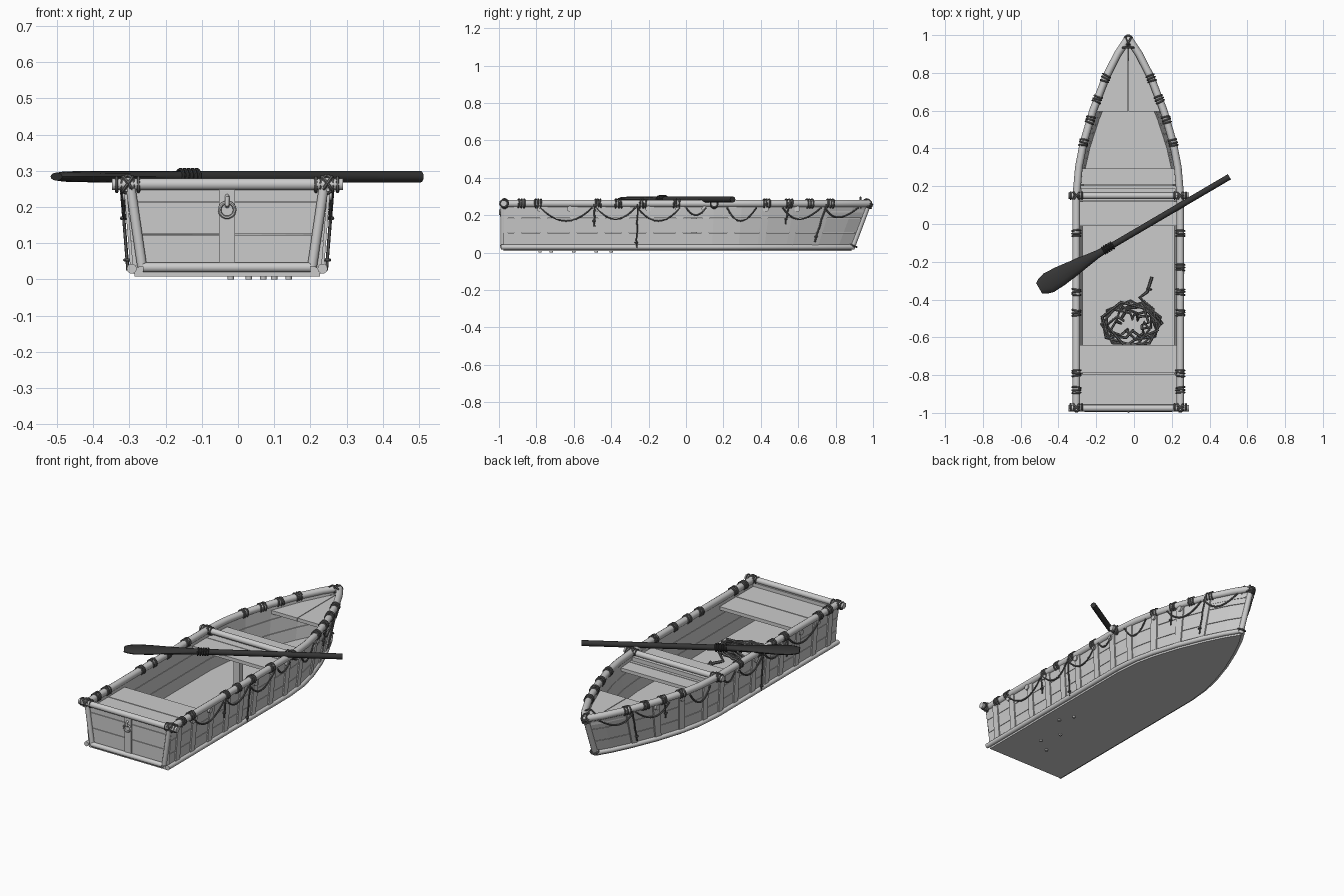
import bpy, bmesh, random
from math import sin, cos, pi, radians
from mathutils import Vector as V

if "Cube" in bpy.data.objects:
    bpy.data.objects.remove(bpy.data.objects["Cube"])

random.seed(4)
CX = -0.03                       # boat centreline
TOP = [(-.975, .275), (.15, .275), (.30, .262), (.43, .237), (.60, .187), (.78, .117), (.90, .056), (.975, .006)]
BOT = [(-.975, .256), (.14, .256), (.28, .243), (.40, .216), (.55, .167), (.70, .104), (.81, .05), (.885, .004)]


def material(name, v):
    m = bpy.data.materials.new(name)
    m.diffuse_color = (v, v, v, 1)
    m.use_nodes = True
    m.node_tree.nodes["Principled BSDF"].inputs["Base Color"].default_value = m.diffuse_color
    return m


DARK, ROPE = material("dark_wood", .035), material("rope", .13)


def hull(y, t, side, off=0):
    """Point on the hull side: y along the rail, t from bottom 0 to top 1."""
    k = 0
    while k < len(TOP) - 2 and y > TOP[k + 1][0]:
        k += 1
    f = (y - TOP[k][0]) / (TOP[k + 1][0] - TOP[k][0])
    a, b = (V(c[k]).lerp(V(c[k + 1]), f) for c in (TOP, BOT))
    p = b.lerp(a, t)
    return V((CX + side * max(p.y + off, .001), p.x, .02 + .24 * t))


def finish(name, me, mat=None, smooth=False):
    ob = bpy.data.objects.new(name, me)
    bpy.context.collection.objects.link(ob)
    if mat:
        me.materials.clear()
        me.materials.append(mat)
    me.polygons.foreach_set("use_smooth", [smooth] * len(me.polygons))
    if smooth:
        me.set_sharp_from_angle(angle=radians(45))
    return ob


def loft(name, rings, mat=None, smooth=False):
    bm = bmesh.new()
    rows = [[bm.verts.new(p) for p in r] for r in rings]
    n = len(rows[0])
    for a, b in zip(rows, rows[1:]):
        for i in range(n):
            bm.faces.new((a[i], a[(i + 1) % n], b[(i + 1) % n], b[i]))
    bm.faces.new(rows[0][::-1])
    bm.faces.new(rows[-1])
    bmesh.ops.recalc_face_normals(bm, faces=bm.faces)
    me = bpy.data.meshes.new(name)
    bm.to_mesh(me)
    bm.free()
    return finish(name, me, mat, smooth)


def prism(name, pts, vec, mat=None):
    pts = [V(p) for p in pts]
    return loft(name, [pts, [p + V(vec) for p in pts]], mat)


def tubes(name, paths, r, mat=None, cyclic=False, res=3):
    cu = bpy.data.curves.new(name, 'CURVE')
    cu.dimensions, cu.bevel_depth, cu.bevel_resolution, cu.use_fill_caps = '3D', r, res, True
    for path in paths:
        s = cu.splines.new('POLY')
        s.points.add(len(path) - 1)
        for q, p in zip(s.points, path):
            q.co = (*p, 1)
        s.use_cyclic_u = cyclic
    tmp = bpy.data.objects.new(name + "_curve", cu)
    bpy.context.collection.objects.link(tmp)
    bpy.context.view_layer.update()
    me = bpy.data.meshes.new_from_object(tmp.evaluated_get(bpy.context.evaluated_depsgraph_get()))
    bpy.data.objects.remove(tmp)
    return finish(name, me, mat, True)


def ring(c, normal, R, n=10):
    q = V((0, 0, 1)).rotation_difference(V(normal))
    return [V(c) + q @ V((R * cos(2 * pi * i / n), R * sin(2 * pi * i / n), 0)) for i in range(n)]


ys = [p[0] for p in TOP]

# Floor
prism("floor", [(*hull(y, 0, 1).xy, .008) for y in ys] + [(*hull(y, 0, -1).xy, .008) for y in ys[::-1]], (0, 0, .03))
for i, (x, y) in enumerate([(-.02, -.78), (.07, -.72), (.03, -.6), (.14, -.48), (.1, -.4)]):
    tubes("floor_peg", [[(x, y, 0), (x, y, .012)]], .009)

wraps, swags = [], []
for s in (1, -1):
    # Side planks
    for t0, t1 in ((0, .35), (.36, .68), (.69, 1)):
        loft("side_plank", [[hull(y, t0, s, .004), hull(y, t1, s, .004), hull(y, t1, s, -.014), hull(y, t0, s, -.014)]
                            for y in ys])
    # Vertical ribs
    for y in (-.9, -.76, -.6, -.45, -.32, -.19, -.03, .11, .25, .43, .6, .76):
        loft("rib", [[hull(y + d, t, s, o) for d, o in ((-.02, 0), (.02, 0), (.02, .011), (-.02, .011))]
                     for t in (.03, .97)])
    # Top and bottom rails, stern posts
    tubes("top_rail", [[hull(y, 1.01, s) for y in [-.988] + ys[1:]]], .02)
    tubes("bottom_rail", [[hull(y, .04, s, .007) for y in [-.99] + ys[1:]]], .014)
    tubes("stern_post", [[(CX + s * .267, -.978, .255), (CX + s * .235, -.978, .035)]], .014)
    # Rope bindings on the rail
    for y in (-.88, -.79, -.47, -.36, -.23, -.05, .43, .55, .66, .77):
        d = hull(y + .02, 1, s) - hull(y - .02, 1, s)
        for k in (-.014, 0, .014):
            tilt = V((random.uniform(-.15, .15), 0, random.uniform(-.15, .15)))
            wraps.append(ring(hull(y + k, 1.01, s), d.normalized() + tilt, .0225))
    # Crossed lashings where cross bars meet the rails
    for y in (-.97, .15):
        c = hull(y, 1.01, s)
        for n in ((1, 1, 0), (1, -1, 0), (1, .15, .7), (1, 0, -.7)):
            wraps.append(ring(c, n, .025))
        for k in (-.03, .03):
            wraps.append(ring(c + V((k, 0, 0)), (1, 0, 0), .0195))
    # Knobs with hanging ropes
    for y in (-.78, -.62, -.47, -.2, -.04, .1, .43, .6):
        tubes("rope_knob", [[hull(y, .89, s, .003), hull(y, .89, s, .017)]], .016)
    for a, b, low in ((-.78, -.5, .62), (-.48, -.27, .66), (-.26, -.03, .62), (.0, .11, .75),
                      (.22, .38, .62), (.52, .73, .66), (.75, .93, .7)):
        swags.append([hull(a + (b - a) * i / 10, .92 - (.92 - low) * (1 - (i / 5 - 1) ** 2), s, .016)
                      for i in range(11)])
    for y, low in ((-.49, .5), (-.26, .02), (.55, .55), (.75, .15)):
        swags.append([hull(y + .003 * (i % 2), 1 - (1 - low) * i / 5, s, .018) for i in range(6)])
        wraps.append(ring(hull(y, low + .12, s, .018), (0, 0, 1), .006, 6))

# Stem post and bow lashings
tip, foot = hull(.975, 1.04, 1), hull(.975, 0, 1)
tip.x = foot.x = CX
tubes("stem_post", [[tip, foot]], .016)
for k in (.02, .06, .1, .93):
    wraps.append(ring(tip.lerp(foot, k), foot - tip, .023))
for k in (-1, 1):
    wraps.append(ring(tip + V((0, -.01, -.01)), (k, .6, .2), .027))
wraps.append(ring(tip + V((0, -.045, -.008)), (0, 1, 0), .036))
tubes("rope_bindings", wraps, .005, ROPE, True, 1)
tubes("hanging_ropes", swags, .0045, ROPE, False, 1)

# Stern: planks, centre board, cross logs, mooring ring
for t0, t1 in ((0, .43), (.44, .8), (.81, .97)):
    prism("transom_plank", [hull(-.972, t, s) for t, s in ((t0, -1), (t0, 1), (t1, 1), (t1, -1))], (0, .02, 0))
prism("transom_board", [(CX - .022, -.982, .03), (CX + .022, -.982, .03), (CX + .022, -.982, .25),
                        (CX - .022, -.982, .25)], (0, .014, 0))
tubes("stern_top_log", [[(-.348, -.975, .263), (.29, -.975, .263)]], .017)
tubes("stern_bottom_log", [[(-.262, -.982, .033), (.2, -.982, .033)]], .014)
tubes("mooring_ring", [ring((CX, -.988, .192), (0, 1, .1), .021, 14)], .005, None, True, 2)
tubes("mooring_staple", [[(CX, -.982, .23), (CX, -.995, .226), (CX, -.995, .206), (CX, -.982, .202)]], .006)


# Seats and bow deck
def board(name, y0, y1, z=.212, th=.02):
    pts = [(hull(y, .9, s, -.004).x, y, z) for y, s in ((y0, -1), (y0, 1), (y1, 1), (y1, -1))]
    prism(name, pts, (0, 0, th))


board("stern_seat_board", -.96, -.795)
board("stern_seat_board", -.79, -.64)
board("middle_seat_board", -.01, .118)
board("middle_seat_board", .122, .205)
board("middle_seat_board", .209, .295)
tubes("middle_cross_log", [[(-.348, .15, .263), (.29, .15, .263)]], .017)
prism("middle_thwart", [(-.28, .168, .23), (.22, .168, .23), (.22, .188, .23), (-.28, .188, .23)], (0, 0, .025))
prism("seat_leg", [(CX - .02, .03, .035), (CX + .02, .03, .035), (CX + .02, .06, .035), (CX - .02, .06, .035)],
      (0, 0, .18))
for s in (1, -1):
    edge = [(hull(y, .95, s, -.004).x, y, .215) for y in (.595, .78, .9, .95)]
    prism("bow_deck_board", edge + [(CX + s * .002, .95, .215), (CX + s * .002, .595, .215)], (0, 0, .02))

# Oar lying across the rails
end, tail = V((.505, .25, .284)), V((-.492, -.335, .284))
ax = (tail - end).normalized()
wide = V((-ax.y, ax.x, 0))
L = (tail - end).length
secs = [(0, .016, .016), (.62, .016, .016), (.70, .021, .016), (.80, .038, .016), (.90, .053, .016),
        (.96, .056, .015), (.99, .046, .014), (1.01, .032, .011)]
loft("oar", [[end + ax * L * k + wide * w * cos(a * pi / 6) + V((0, 0, h * sin(a * pi / 6))) for a in range(12)]
             for k, w, h in secs], DARK, True)
tubes("oar_binding", [ring(end + ax * (L * .645 + k), ax + V((0, 0, .1)), .02) for k in (-.026, -.013, 0, .013, .026)],
      .005, DARK, True, 1)

# Loose rope heap on the floor
heap = []
for i in range(62):
    a = i * .62
    heap.append((-.015 + .11 * cos(a) + .055 * cos(2.3 * a), -.53 + .075 * sin(a) + .05 * sin(2.3 * a),
                 .05 + .03 * abs(sin(1.7 * a)) + .0003 * i))
heap += [(.10, -.45, .07), (.03, -.39, .06), (.07, -.36, .05), (.095, -.28, .05)]
tubes("rope_heap", [heap], .008, ROPE, False, 1)
tubes("rope_heap_knot", [ring((.08, -.345, .05), (.3, 1, 0), .01, 8)], .006, ROPE, True, 1)
